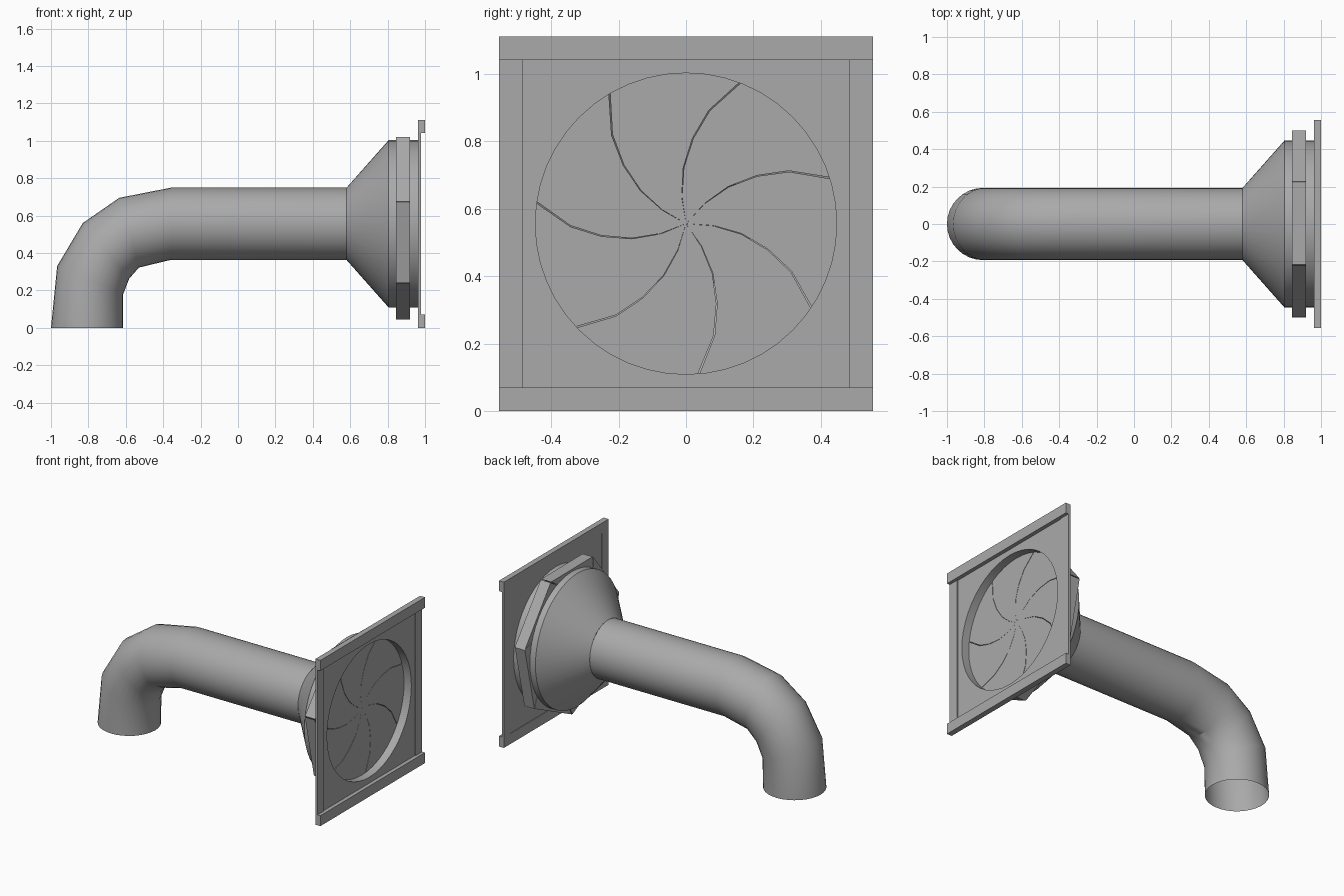
import bpy, bmesh, math
from mathutils import Vector

if "Cube" in bpy.data.objects:
    bpy.data.objects.remove(bpy.data.objects["Cube"])

ZC = 0.556          # height of the pipe axis
R = 0.193           # pipe radius
MOUTH = 0.447       # radius of the wide mouth

gray = bpy.data.materials.new("gray metal")
gray.diffuse_color = (0.4, 0.4, 0.4, 1)
gray.use_nodes = True
gray.node_tree.nodes["Principled BSDF"].inputs["Base Color"].default_value = gray.diffuse_color


def finish(name, bm, smooth=False, recalc=True):
    if recalc:
        bmesh.ops.recalc_face_normals(bm, faces=bm.faces)
    me = bpy.data.meshes.new(name)
    bm.to_mesh(me)
    bm.free()
    me.materials.append(gray)
    ob = bpy.data.objects.new(name, me)
    bpy.context.collection.objects.link(ob)
    if smooth:
        bpy.ops.object.select_all(action='DESELECT')
        ob.select_set(True)
        bpy.context.view_layer.objects.active = ob
        bpy.ops.object.shade_smooth_by_angle(angle=math.radians(35))
    return ob


def tube(name, rings, n):
    """Open skin through rings given as (outer xz, inner xz, y radius)."""
    bm = bmesh.new()
    loops = []
    for (ox, oz), (ix, iz), ry in rings:
        c = Vector(((ox + ix) / 2, 0, (oz + iz) / 2))
        u = Vector(((ox - ix) / 2, 0, (oz - iz) / 2))
        v = Vector((0, ry, 0))
        ts = [2 * math.pi * i / n for i in range(n)]
        loops.append([bm.verts.new(c + u * math.cos(t) + v * math.sin(t)) for t in ts])
    for a, b in zip(loops, loops[1:]):
        for i in range(n):
            j = (i + 1) % n
            bm.faces.new((a[i], b[i], b[j], a[j]))
    return finish(name, bm, True, False)


def box(name, lo, hi):
    bm = bmesh.new()
    bmesh.ops.create_cube(bm, size=1)
    for v in bm.verts:
        v.co = [l + (c + 0.5) * (h - l) for c, l, h in zip(v.co, lo, hi)]
    return finish(name, bm)


def round_ring(x, r):
    return ((x, ZC + r), (x, ZC - r), r)


# elbow and straight pipe, open at the bottom
tube("pipe", [
    ((-1.0, 0.0), (-0.614, 0.0), R),
    ((-0.967, 0.33), (-0.614, 0.18), R),
    ((-0.83, 0.56), (-0.582, 0.262), R),
    ((-0.635, 0.695), (-0.53, 0.322), R),
    round_ring(-0.36, R), round_ring(0.58, R)], 32)

# flared funnel and its wide mouth
tube("funnel", [round_ring(0.58, R), round_ring(0.805, MOUTH),
                round_ring(0.97, MOUTH)], 48)

# seven curved shutter blades forming a heptagon
edge = [(0, 0), (0.055, 0.06), (0.125, 0.11), (0.21, 0.143),
        (0.305, 0.157), (0.43, 0.137), (0.499, 0.114)]


def turned(points, angle):
    c, s = math.cos(angle), math.sin(angle)
    return [(y * c - z * s, y * s + z * c) for y, z in points]


for k in range(7):
    step = 2 * math.pi / 7
    outline = turned(edge, k * step)
    outline += turned(edge[:0:-1], (k + 1) * step - math.radians(0.6))
    bm = bmesh.new()
    back = [bm.verts.new((0.846, y, ZC + z)) for y, z in outline]
    front = [bm.verts.new((0.92, y, ZC + z)) for y, z in outline]
    bm.faces.new(back)
    bm.faces.new(front)
    n = len(outline)
    for i in range(n):
        j = (i + 1) % n
        bm.faces.new((back[i], back[j], front[j], front[i]))
    finish("shutter_blade_%d" % (k + 1), bm)

# square wall panel with a round hole
H, N = 0.486, 48
bm = bmesh.new()
loops = []
for x, square in ((0.967, 0), (0.967, 1), (0.974, 1), (0.974, 0)):
    loop = []
    for i in range(N):
        t = 2 * math.pi * i / N
        c, s = math.cos(t), math.sin(t)
        r = H / max(abs(c), abs(s)) if square else MOUTH
        loop.append(bm.verts.new((x, r * c, ZC + r * s)))
    loops.append(loop)
for a, b in zip(loops, loops[1:] + loops[:1]):
    for i in range(N):
        j = (i + 1) % N
        bm.faces.new((a[i], a[j], b[j], b[i]))
finish("wall_panel", bm)

# frame: thick rails above and below, thin stiles at the sides
W, T = 0.555, 0.07
box("bottom_rail", (0.963, -W, 0), (1.0, W, T))
box("top_rail", (0.963, -W, 2 * ZC - T), (1.0, W, 2 * ZC))
for side, name in ((-1, "front_stile"), (1, "back_stile")):
    y0, y1 = sorted((side * (W - T), side * W))
    box(name, (0.963, y0, T), (0.979, y1, 2 * ZC - T))
